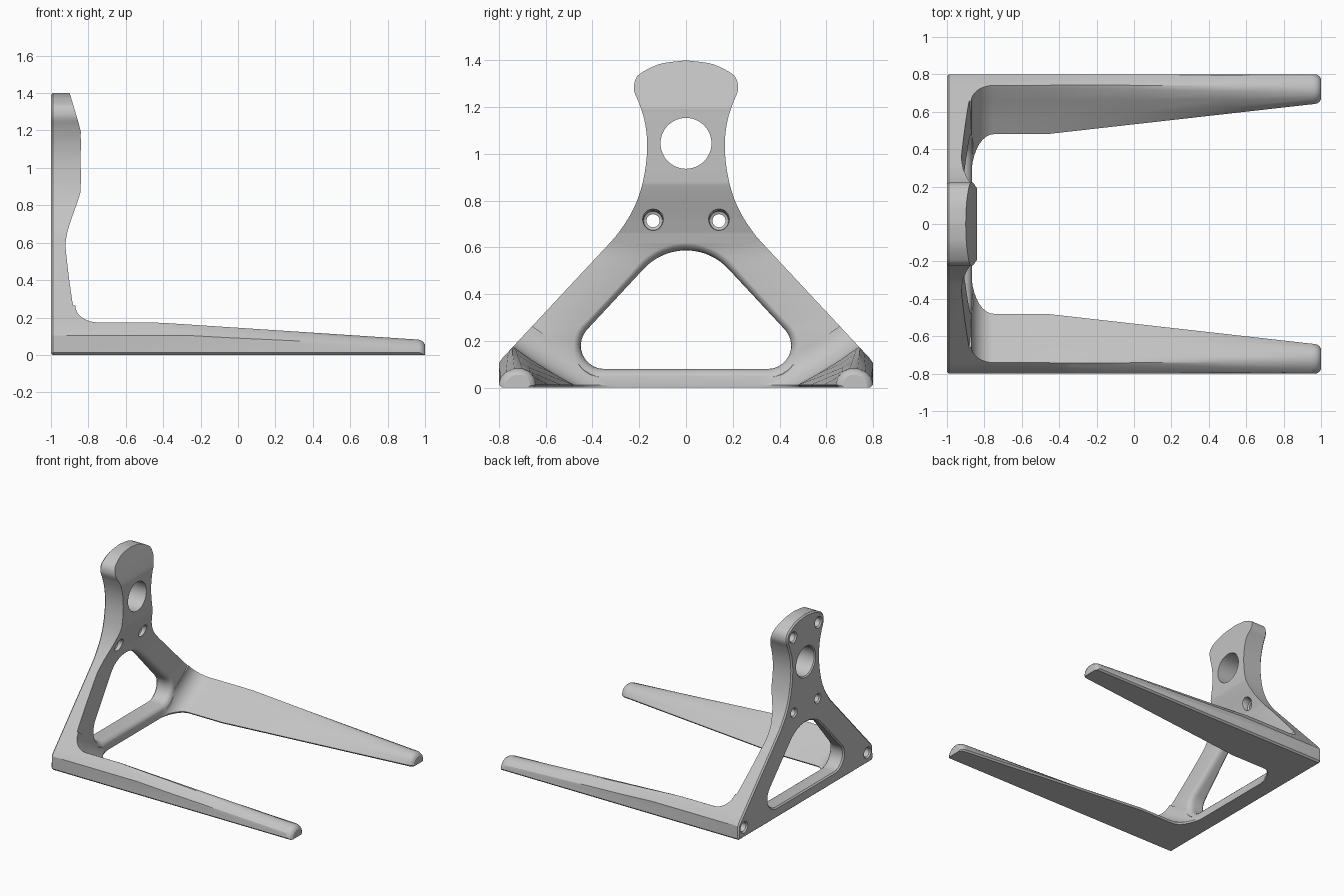
import bpy, bmesh, math
from mathutils import Vector

cube = bpy.data.objects.get("Cube")
if cube:
    bpy.data.objects.remove(cube, do_unlink=True)

grey = bpy.data.materials.new("light_grey")
grey.use_nodes = True
colour = (0.55, 0.55, 0.55, 1)
grey.diffuse_color = colour
grey.node_tree.nodes["Principled BSDF"].inputs["Base Color"].default_value = colour


def smooth_curve(pts, steps=5):
    """Smooth curve through 2D points."""
    p = [Vector(q) for q in pts]
    p = [2 * p[0] - p[1]] + p + [2 * p[-1] - p[-2]]
    out = []
    for a, b, c, d in zip(p, p[1:], p[2:], p[3:]):
        for i in range(steps):
            t = i / steps
            out.append(b + (c - a) * t / 2 + (a - 2.5 * b + 2 * c - d / 2) * t * t
                       + (1.5 * (b - c) + (d - a) / 2) * t ** 3)
    return out + [p[-2]]


def arc(cy, cz, r, start, end, n=10):
    angles = [math.radians(start + (end - start) * i / n) for i in range(n + 1)]
    return [Vector((cy + r * math.cos(a), cz + r * math.sin(a))) for a in angles]


def mirrored(half):
    """Close a counter-clockwise half outline (bottom to top, +y side)."""
    return half + [Vector((-p.x, p.y)) for p in reversed(half) if p.x > 1e-5]


def grow(pts, d):
    """Offset a counter-clockwise outline outward by d."""
    out = []
    for i, p in enumerate(pts):
        e1 = (p - pts[i - 1]).normalized()
        e2 = (pts[(i + 1) % len(pts)] - p).normalized()
        n = Vector((e1.y + e2.y, -e1.x - e2.x)).normalized()
        out.append(p + n * d)
    return out


def loft(name, rings):
    """Solid through matching rings of 3D points."""
    bm = bmesh.new()
    vs = [[bm.verts.new(p) for p in ring] for ring in rings]
    n = len(vs[0])
    for a, b in zip(vs, vs[1:]):
        for i in range(n):
            j = (i + 1) % n
            bm.faces.new((a[i], a[j], b[j], b[i]))
    bm.faces.new(vs[0])
    bm.faces.new(vs[-1])
    bmesh.ops.recalc_face_normals(bm, faces=bm.faces)
    mesh = bpy.data.meshes.new(name)
    bm.to_mesh(mesh)
    bm.free()
    mesh.materials.append(grey)
    obj = bpy.data.objects.new(name, mesh)
    bpy.context.collection.objects.link(obj)
    return obj


def combine(target, tool, operation):
    mod = target.modifiers.new(operation, 'BOOLEAN')
    mod.operation, mod.object, mod.solver = operation, tool, 'EXACT'
    bpy.ops.object.select_all(action='DESELECT')
    bpy.context.view_layer.objects.active = target
    target.select_set(True)
    bpy.ops.object.modifier_apply(modifier=mod.name)
    bpy.data.objects.remove(tool, do_unlink=True)


def at_x(x, outline):
    return [(x, p.x, p.y) for p in outline]


# Front surface of the upright, as (z, x): waisted below, thick at the neck
front = smooth_curve([(-0.01, -0.866), (0.2, -0.873), (0.3, -0.888), (0.4, -0.902),
                      (0.5, -0.914), (0.59, -0.922), (0.66, -0.912)])
front += smooth_curve([(0.72, -0.893), (0.85, -0.848), (0.9, -0.841), (1.04, -0.841),
                       (1.17, -0.841), (1.22, -0.847), (1.42, -0.906)])


def front_x(z):
    for a, b in zip(front, front[1:]):
        if a.x <= z <= b.x:
            return a.y + (b.y - a.y) * (z - a.x) / (b.x - a.x)
    return front[0].y


side = [(-1.05, -0.01)] + [(p.y, p.x) for p in front] + [(-1.05, 1.42)]
bracket = loft("bracket_stand", [[(x, y, z) for x, z in side] for y in (-0.85, 0.85)])

# Legs: wedge section at the root easing to a low dome at the tip
wedge = [(0.498, -0.01), (0.48, 0.012), (0.57, 0.062), (0.66, 0.118), (0.73, 0.168),
         (0.745, 0.176), (0.76, 0.162), (0.803, 0.112), (0.803, 0.012), (0.803, -0.01)]
dome = [(0.658, -0.01), (0.64, 0.012), (0.648, 0.045), (0.67, 0.07), (0.7, 0.083),
        (0.735, 0.083), (0.77, 0.068), (0.793, 0.045), (0.803, 0.012), (0.803, -0.01)]
ROOT, TIP, RADIUS = -0.75, 0.95, 0.12


def leg_section(x, sign, scale=1):
    t = min(1, max(0, (x + 0.47) / (TIP + 0.47)))
    d = min(RADIUS, max(0, ROOT - x))
    fillet = RADIUS - math.sqrt(RADIUS ** 2 - d ** 2)
    ring = []
    for i, (a, b) in enumerate(zip(wedge, dome)):
        p = Vector(a).lerp(Vector(b), t)
        if i < 2:
            p.x -= fillet / 0.53
        elif i < 6:
            p += Vector((-0.53, 0.85)) * fillet
        p.x = 0.72 + (p.x - 0.72) * scale
        ring.append((x, sign * p.x, p.y * scale))
    return ring


for label, sign in (("left", 1), ("right", -1)):
    rings = [leg_section(-0.95, sign)]
    rings += [leg_section(ROOT - RADIUS * math.cos(math.radians(a)), sign)
              for a in range(0, 91, 10)]
    rings += [leg_section(x, sign) for x in (-0.47, 0, 0.5, TIP)]
    rings += [leg_section(x, sign, s) for x, s in
              ((0.965, 0.985), (0.98, 0.93), (0.992, 0.83), (1.0, 0.66))]
    combine(bracket, loft(label + "_leg", rings), 'UNION')

# Trim to the outline of the upright, with a small chamfer on the back edge
half = [Vector(p) for p in ((0.788, 0), (0.8, 0.012), (0.8, 0.105), (0.785, 0.127),
                            (0.74, 0.175))]
half += smooth_curve([(0.32, 0.625), (0.287, 0.665), (0.235, 0.745), (0.195, 0.84),
                      (0.172, 0.95), (0.166, 1.05), (0.177, 1.14), (0.2, 1.215),
                      (0.219, 1.26), (0.2225, 1.29), (0.214, 1.322), (0.19, 1.347),
                      (0.11, 1.385), (0, 1.4)], 4)
outline = mirrored(half)
trim = loft("outline_trim", [at_x(-1, grow(outline, -0.01)), at_x(-0.99, outline),
                             at_x(1.1, outline)])
combine(bracket, trim, 'INTERSECT')

# Triangular window with a rounded front rim
window = mirrored(arc(0.35, 0.18, 0.1, -90, 43) + arc(0, 0.34, 0.247, 43, 90))
rings = [at_x(-1.02, grow(window, 0.01)), at_x(-1, grow(window, 0.01)),
         at_x(-0.99, window)]
for dx, d in ((-0.045, 0), (-0.028, 0.003), (-0.014, 0.01), (-0.004, 0.021),
              (0.002, 0.036), (0.03, 0.05)):
    rings.append([(front_x(p.y) + dx, p.x, p.y) for p in grow(window, d)])
rings.append(at_x(-0.6, grow(window, 0.05)))
combine(bracket, loft("window_cutter", rings), 'DIFFERENCE')


def drill(y, z, steps, n=32):
    rings = [at_x(x, arc(y, z, r, 0, 360, n)[:-1]) for x, r in steps]
    combine(bracket, loft("hole_cutter", rings), 'DIFFERENCE')


# Large neck hole, screw holes and blind holes in the back
drill(0, 1.045, [(-1.02, 0.117), (-1, 0.117), (-0.992, 0.109), (-0.7, 0.109)], 48)
through = [(-1.02, 0.038), (-1, 0.038), (-0.99, 0.028), (-0.935, 0.028),
           (-0.93, 0.04), (-0.9, 0.042), (-0.88, 0.05), (-0.75, 0.05)]
blind = [(-1.02, 0.043), (-1, 0.043), (-0.99, 0.034), (-0.93, 0.034)]
for s in (-1, 1):
    drill(s * 0.141, 0.714, through)
    drill(s * 0.15, 1.285, blind)
    drill(s * 0.735, 0.078, blind)

bpy.context.view_layer.objects.active = bracket
bracket.select_set(True)
bpy.ops.object.shade_smooth_by_angle(angle=math.radians(28))
